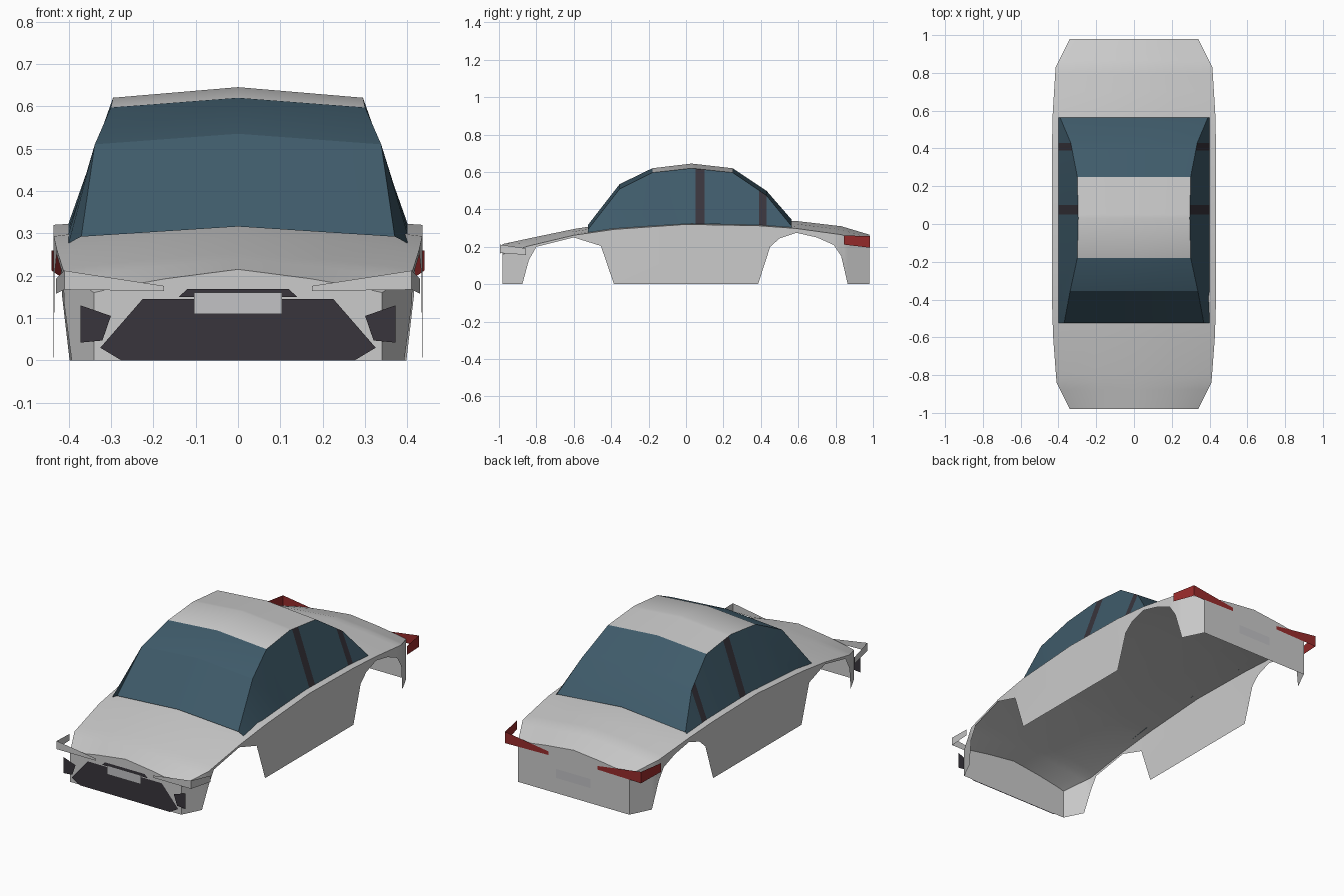
import bpy
import bmesh
import math

default_cube = bpy.data.objects.get("Cube")
if default_cube:
    bpy.data.objects.remove(default_cube, do_unlink=True)


def make_material(name, red, green, blue):
    material = bpy.data.materials.new(name)
    material.use_nodes = True
    colour = (red, green, blue, 1)
    material.diffuse_color = colour
    material.node_tree.nodes["Principled BSDF"].inputs["Base Color"].default_value = colour
    return material


paint = make_material("silver paint", .6, .6, .6)
glass = make_material("blue tinted glass", .05, .105, .145)
trim = make_material("dark trim", .04, .035, .045)
red_lens = make_material("red lens", .32, .025, .025)
plate_grey = make_material("plate grey", .54, .54, .56)


def make_object(name, mesh_builder, materials):
    mesh = bpy.data.meshes.new(name)
    mesh_builder.to_mesh(mesh)
    mesh_builder.free()
    part = bpy.data.objects.new(name, mesh)
    bpy.context.collection.objects.link(part)
    for material in materials:
        mesh.materials.append(material)
    return part


def smooth(part, degrees):
    bpy.ops.object.select_all(action="DESELECT")
    part.select_set(True)
    bpy.context.view_layer.objects.active = part
    bpy.ops.object.shade_smooth_by_angle(angle=math.radians(degrees))


def sample(profile, y, column):
    """Read one column of a station profile at any y."""
    for before, after in zip(profile, profile[1:]):
        if y <= after[0]:
            amount = (y - before[0]) / (after[0] - before[0])
            return before[column] + amount * (after[column] - before[column])
    return profile[-1][column]


def loft(builder, rows, pick_material=None):
    """Bridge neighbouring rows of vertices with quads."""
    for i, (row, following) in enumerate(zip(rows, rows[1:])):
        for j in range(len(row) - 1):
            face = builder.faces.new((row[j], row[j + 1], following[j + 1], following[j]))
            if pick_material:
                face.material_index = pick_material(i, j)


# Body shell: y, half width, shoulder height, centre height
body_profile = [
    (-.98, .34, .16, .215),
    (-.84, .41, .205, .245),
    (-.6, .428, .262, .295),
    (-.385, .435, .293, .33),
    (0, .435, .32, .34),
    (.385, .435, .313, .345),
    (.59, .43, .298, .338),
    (.83, .415, .265, .31),
    (.98, .34, .22, .265),
]
# Lower side edge with both wheel arches: y, height
sill_profile = [
    (-.98, 0), (-.875, 0), (-.84, .13), (-.8, .2), (-.6, .25), (-.455, .205),
    (-.385, 0), (0, 0), (.385, 0), (.45, .2), (.5, .245), (.59, .275),
    (.7, .25), (.79, .21), (.83, .15), (.865, 0), (.98, 0),
]
crown = [(-1, 0), (-.85, .22), (-.5, .6), (0, 1), (.5, .6), (.85, .22), (1, 0)]

builder = bmesh.new()
deck_rows = []
sills = {-1: [], 1: []}
for y, sill in sill_profile:
    width, shoulder, centre = (sample(body_profile, y, c) for c in (1, 2, 3))
    deck_rows.append([
        builder.verts.new((width * x, y, shoulder + (centre - shoulder) * rise))
        for x, rise in crown
    ])
    for side in sills:
        sills[side].append(builder.verts.new((side * width, y, sill)))

loft(builder, deck_rows)
for side, edge in ((-1, 0), (1, -1)):
    shoulder_line = [row[edge] for row in deck_rows]
    loft(builder, [shoulder_line, sills[side]])
for end in (0, -1):
    builder.faces.new(deck_rows[end] + [sills[1][end], sills[-1][end]])
bmesh.ops.recalc_face_normals(builder, faces=builder.faces)
smooth(make_object("body_shell", builder, [paint]), 25)

# Cabin: y, half width at roof rail, rail height, centre height
cabin_profile = [
    (-.525, .37, .292, .316),
    (-.355, .338, .51, .535),
    (-.18, .3, .597, .62),
    (.03, .295, .62, .645),
    (.25, .3, .597, .62),
    (.43, .335, .475, .5),
    (.565, .392, .31, .345),
]
# Extra stations bound the two dark side pillars
pillars = [(.05, .1), (.39, .43)]
stations = sorted({row[0] for row in cabin_profile} | {y for pair in pillars for y in pair})

builder = bmesh.new()
cabin_rows = []
for y in stations:
    rail, rail_height, centre = (sample(cabin_profile, y, c) for c in (1, 2, 3))
    base = sample(body_profile, y, 2) + .004
    outline = [(.4, base), (rail, rail_height)]
    points = [(-x, z) for x, z in outline] + [(0, centre)] + outline[::-1]
    cabin_rows.append([builder.verts.new((x, y, z)) for x, z in points])


def cabin_material(i, j):
    middle = (stations[i] + stations[i + 1]) / 2
    if j in (1, 2):
        return 1 if -.18 < middle < .25 else 0
    return 2 if any(low < middle < high for low, high in pillars) else 0


loft(builder, cabin_rows, cabin_material)
bmesh.ops.recalc_face_normals(builder, faces=builder.faces)
if sum(face.normal.z for face in builder.faces) < 0:
    bmesh.ops.reverse_faces(builder, faces=builder.faces)
smooth(make_object("cabin", builder, [glass, paint, trim]), 20)


def panel(name, polygons, material, mirrored=True):
    """Thin sheet made of flat polygons, optionally mirrored in x."""
    builder = bmesh.new()
    for polygon in polygons:
        builder.faces.new([builder.verts.new(point) for point in polygon])
    bmesh.ops.remove_doubles(builder, verts=builder.verts, dist=.0005)
    bmesh.ops.recalc_face_normals(builder, faces=builder.faces)
    part = make_object(name, builder, [material])
    if mirrored:
        part.modifiers.new("Mirror", "MIRROR")
    return part


def front_panel(name, outline, y, material):
    panel(name, [[(x, y, z) for x, z in outline]], material)


# Grille, intake and corner vents
front_panel("lower_grille", [(0, 0), (.275, 0), (.325, .03), (.225, .145), (0, .145)], -.986, trim)
front_panel("upper_intake", [(0, .15), (.14, .15), (.12, .168), (0, .168)], -.986, trim)
front_panel("corner_vent", [(.3, .105), (.32, .047), (.372, .042), (.372, .13)], -.988, trim)


# Lamps wrap from a narrow inner tip around the corner
def wrap_lamp(name, tip, corner, tail, material):
    def edge(place):
        x, y, low, high = place
        return [(x, y, low), (x, y, high)]
    polygons = []
    for first, second in ((tip, corner), (corner, tail)):
        polygons.append(edge(first) + edge(second)[::-1])
    panel(name, polygons, material)


wrap_lamp("headlamp", (.175, -.99, .164, .176), (.41, -.995, .167, .212),
          (.43, -.855, .157, .192), paint)
wrap_lamp("tail_lamp", (.15, .985, .2, .22), (.415, .985, .195, .258),
          (.44, .845, .212, .26), red_lens)

# Blank registration plates
for name, y, low, high in (("front_plate", -.995, .11, .16), ("rear_plate", .983, .085, .135)):
    front_panel(name, [(0, low), (.104, low), (.104, high), (0, high)], y, plate_grey)
